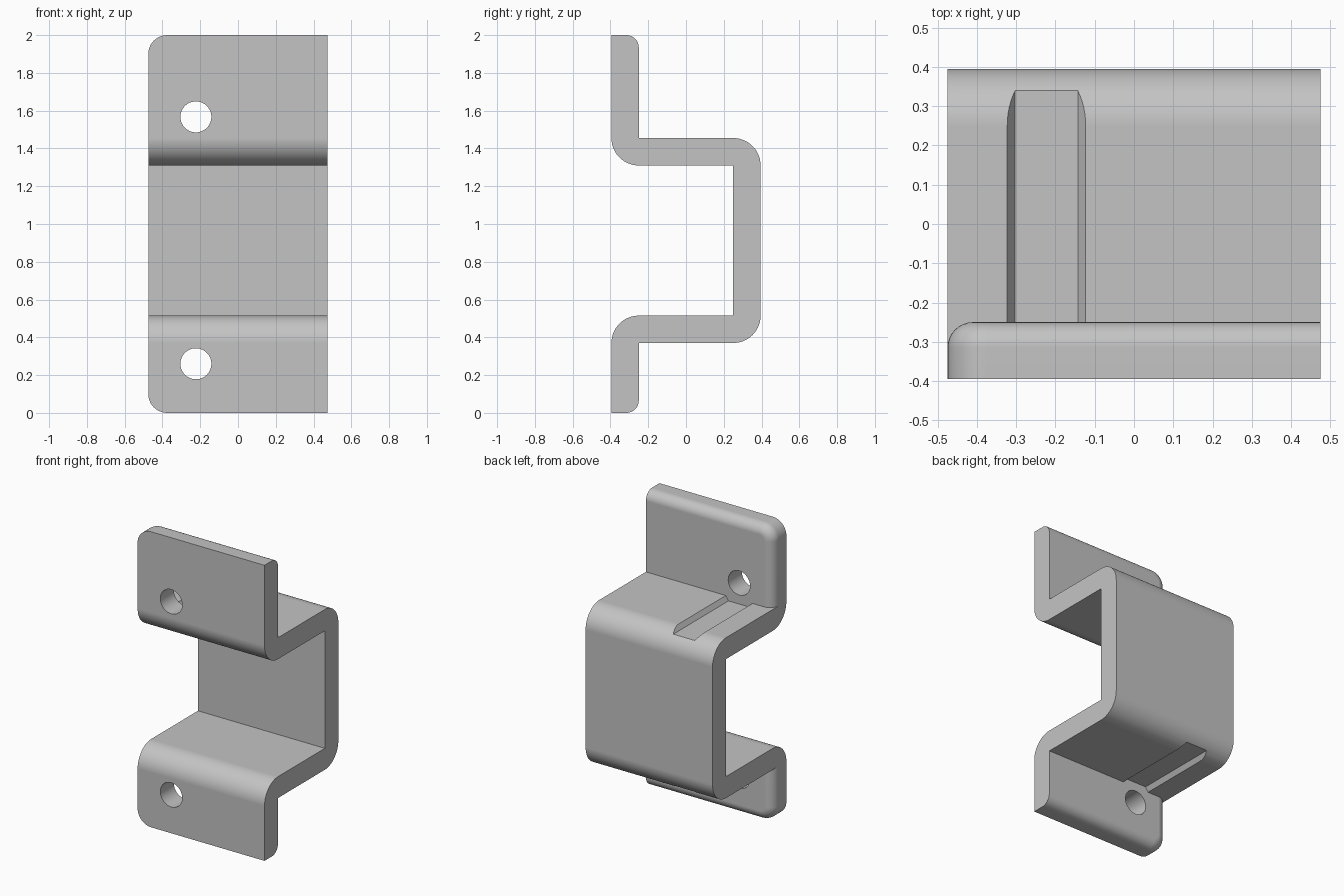
import bpy
import bmesh
from math import sin, cos, radians
from mathutils import Matrix

if "Cube" in bpy.data.objects:
    bpy.data.objects.remove(bpy.data.objects["Cube"], do_unlink=True)

HALF_W = 0.475                   # half width along x
OUT, INN = 0.395, 0.25           # outer and inner faces along y
LOW, LOW_IN = 0.37, 0.515        # lower arm, outside and inside
HIGH_IN, HIGH = 1.31, 1.455      # upper arm, inside and outside
TOP = 2.0
T = OUT - INN                    # sheet thickness and bend radius
HOLE_X, HOLE_R = -0.223, 0.082

steel = bpy.data.materials.new("plain_grey")
steel.use_nodes = True
grey = (0.55, 0.55, 0.55, 1)
steel.diffuse_color = grey
steel.node_tree.nodes["Principled BSDF"].inputs["Base Color"].default_value = grey


def make_object(name, bm):
    bmesh.ops.recalc_face_normals(bm, faces=bm.faces)
    mesh = bpy.data.meshes.new(name)
    bm.to_mesh(mesh)
    bm.free()
    mesh.materials.append(steel)
    obj = bpy.data.objects.new(name, mesh)
    bpy.context.collection.objects.link(obj)
    return obj


def prism(points, shift):
    """Extrude a planar outline along a vector."""
    bm = bmesh.new()
    face = bm.faces.new([bm.verts.new(p) for p in points])
    new = bmesh.ops.extrude_face_region(bm, geom=[face], use_keep_orig=True)
    moved = [g for g in new["geom"] if isinstance(g, bmesh.types.BMVert)]
    bmesh.ops.translate(bm, verts=moved, vec=shift)
    return bm


def bend(cy, cz, start, steps=14):
    """Quarter circle of the outer bend radius in the side plane."""
    angles = [radians(start + 90 * i / steps) for i in range(steps + 1)]
    return [(cy + T * cos(a), cz + T * sin(a)) for a in angles]


def near(a, b):
    return abs(a - b) < 1e-4


def round_edges(bm, test, radius):
    edges = [e for e in bm.edges if all(test(v.co) for v in e.verts)]
    bmesh.ops.bevel(bm, geom=edges, offset=radius, offset_type='OFFSET',
                    segments=10, profile=0.5, affect='EDGES', clamp_overlap=False)


def make_tab(name, root, tip):
    """Mounting tab with a round corner and a soft rear rim on its right side."""
    outline = [(-HALF_W, -OUT, root), (HALF_W, -OUT, root),
               (HALF_W, -OUT, tip), (-HALF_W, -OUT, tip)]
    bm = prism(outline, (0, T, 0))
    bmesh.ops.recalc_face_normals(bm, faces=bm.faces)
    round_edges(bm, lambda c: near(c.x, -HALF_W) and near(c.z, tip), 0.1)
    rim = [e for e in bm.edges
           if all(near(v.co.y, -INN) for v in e.verts)
           and not all(near(v.co.z, root) for v in e.verts)
           and not all(near(v.co.x, HALF_W) for v in e.verts)]
    bmesh.ops.bevel(bm, geom=rim, offset=0.065, offset_type='OFFSET',
                    segments=8, profile=0.5, affect='EDGES', clamp_overlap=False)
    return make_object(name, bm)


def combine(target, tool, operation):
    mod = target.modifiers.new(operation.lower(), 'BOOLEAN')
    mod.operation = operation
    mod.solver = 'EXACT'
    mod.object = tool
    tool.hide_render = True
    bpy.context.view_layer.objects.active = target
    bpy.ops.object.modifier_apply(modifier=mod.name)
    bpy.data.objects.remove(tool, do_unlink=True)


# Bent channel
side = bend(-INN, HIGH, 180) + [(INN, HIGH_IN), (INN, LOW_IN)]
side += bend(-INN, LOW, 90) + bend(INN, LOW_IN, 270) + bend(INN, HIGH_IN, 0)
bracket = make_object("bracket", prism([(-HALF_W, y, z) for y, z in side],
                                       (2 * HALF_W, 0, 0)))

# Mounting tabs
combine(bracket, make_tab("upper_tab", HIGH, TOP), 'UNION')
combine(bracket, make_tab("lower_tab", LOW, 0.0), 'UNION')

# Tool grooves and screw holes, mirrored about the channel's middle
for surface, inward, hole_z in ((HIGH, -1, 1.567), (LOW, 1, 0.26)):
    floor = surface + inward * 0.031
    above = surface - inward * 0.031
    outline = [(HOLE_X + dx, -INN, z) for dx, z in
               ((-0.08, floor), (0.08, floor), (0.12, above), (-0.12, above))]
    combine(bracket, make_object("groove_cutter", prism(outline, (0, 1, 0))),
            'DIFFERENCE')

    bm = bmesh.new()
    bmesh.ops.create_cone(bm, cap_ends=True, segments=48, radius1=HOLE_R,
                          radius2=HOLE_R, depth=T * 2,
                          matrix=Matrix.Translation((HOLE_X, -(OUT + INN) / 2, hole_z))
                          @ Matrix.Rotation(radians(90), 4, 'X'))
    combine(bracket, make_object("hole_cutter", bm), 'DIFFERENCE')

# Smooth bends with crisp edges and flat plates
bpy.ops.object.select_all(action='DESELECT')
bracket.select_set(True)
bpy.context.view_layer.objects.active = bracket
bpy.ops.object.shade_smooth_by_angle(angle=radians(30))
weighted = bracket.modifiers.new("flat_plates", 'WEIGHTED_NORMAL')
weighted.keep_sharp = True
